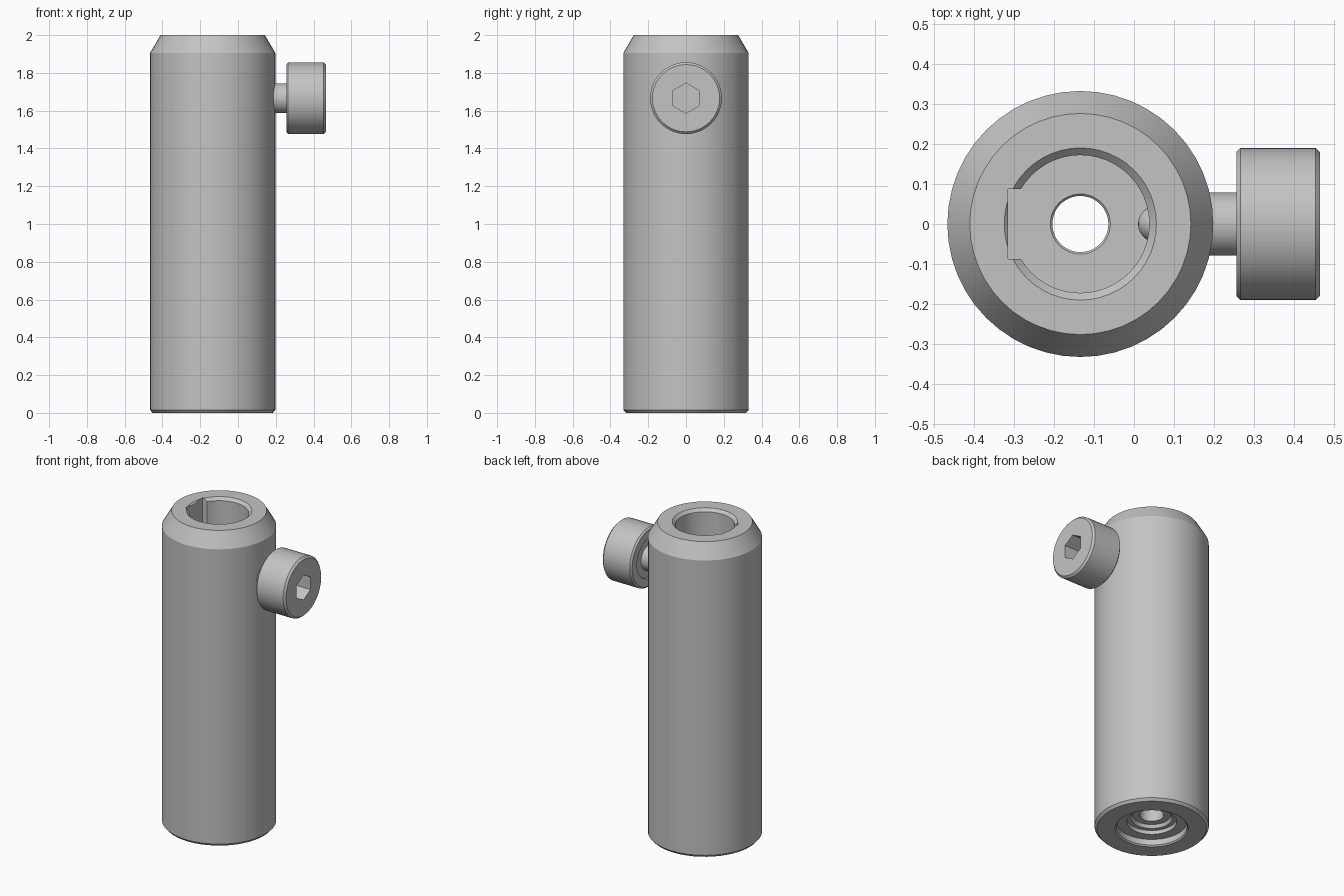
import bpy, bmesh, math
from mathutils import Matrix, Vector

if "Cube" in bpy.data.objects:
    bpy.data.objects.remove(bpy.data.objects["Cube"], do_unlink=True)

AXIS_X = -0.134   # sleeve centre line
SCREW_Z = 1.666   # screw centre line

steel = bpy.data.materials.new("light_grey_steel")
steel.use_nodes = True
grey = (0.55, 0.55, 0.55, 1)
steel.diffuse_color = grey
steel.node_tree.nodes["Principled BSDF"].inputs["Base Color"].default_value = grey


def make_object(name, bm):
    bmesh.ops.remove_doubles(bm, verts=bm.verts, dist=1e-5)
    bmesh.ops.recalc_face_normals(bm, faces=bm.faces)
    mesh = bpy.data.meshes.new(name)
    bm.to_mesh(mesh)
    bm.free()
    mesh.materials.append(steel)
    ob = bpy.data.objects.new(name, mesh)
    bpy.context.collection.objects.link(ob)
    return ob


def lathe(name, profile, segments, matrix, closed=False):
    """Spin (radius, height) points round local z."""
    bm = bmesh.new()
    verts = [bm.verts.new((r, 0, h)) for r, h in profile]
    pairs = list(zip(verts, verts[1:]))
    if closed:
        pairs.append((verts[-1], verts[0]))
    edges = [bm.edges.new(p) for p in pairs]
    bmesh.ops.spin(bm, geom=verts + edges, cent=(0, 0, 0), axis=(0, 0, 1),
                   angle=math.tau, steps=segments, use_duplicate=False)
    bm.transform(matrix)
    return make_object(name, bm)


def select(ob):
    bpy.ops.object.select_all(action="DESELECT")
    ob.select_set(True)
    bpy.context.view_layer.objects.active = ob


def cut(ob, cutter):
    cutter.hide_render = True
    mod = ob.modifiers.new("cut", "BOOLEAN")
    mod.operation, mod.solver, mod.object = "DIFFERENCE", "EXACT", cutter
    select(ob)
    bpy.ops.object.modifier_apply(modifier=mod.name)
    bpy.data.objects.remove(cutter, do_unlink=True)


def smooth(ob):
    select(ob)
    bpy.ops.object.shade_smooth_by_angle(angle=math.radians(25))


# Sleeve: chamfered tube with a deep bore and a stepped recess underneath
floor = 0.3
sleeve_profile = [
    (0.07, 0.09), (0.11, 0.09), (0.12, 0.07), (0.145, 0.07), (0.145, 0.045),
    (0.205, 0.045), (0.205, 0.008), (0.213, 0), (0.318, 0), (0.332, 0.016),
    (0.332, 1.905), (0.276, 2), (0.19, 2), (0.172, 1.982),
    (0.172, floor), (0.075, floor), (0.07, floor - 0.005),
]
sleeve = lathe("sleeve", sleeve_profile, 48,
               Matrix.Translation((AXIS_X, 0, 0)), closed=True)

# Keyway on the right side of the bore
bm = bmesh.new()
bmesh.ops.create_cube(bm, size=1, matrix=Matrix.Translation((AXIS_X - 0.09, 0, 1.2))
                      @ Matrix.Diagonal((0.18, 0.174, 1.8, 1)))
cut(sleeve, make_object("keyway_cutter", bm))
smooth(sleeve)

# Clamping screw: round tip, shank and bevelled head, lying along x
along_x = Matrix.Translation((0, 0, SCREW_Z)) @ Matrix.Rotation(math.pi / 2, 4, "Y")
tip = [(0.045 * math.sin(a), 0.055 - 0.045 * math.cos(a))
       for a in (math.radians(15 * i) for i in range(7))]
screw_profile = tip + [
    (0.045, 0.09), (0.079, 0.1), (0.079, 0.264), (0.125, 0.264), (0.13, 0.256),
    (0.18, 0.256), (0.19, 0.266), (0.19, 0.453), (0.178, 0.465), (0, 0.465),
]
screw = lathe("clamp_screw", screw_profile, 48, along_x)

# Hexagonal socket in the screw head
bm = bmesh.new()
bmesh.ops.create_cone(bm, cap_ends=True, segments=6, radius1=0.08, radius2=0.08,
                      depth=0.24, matrix=Matrix.Translation((0.465, 0, SCREW_Z))
                      @ Matrix.Rotation(math.pi / 2, 4, "Y")
                      @ Matrix.Rotation(math.pi / 6, 4, "Z"))
cut(screw, make_object("socket_cutter", bm))
smooth(screw)
